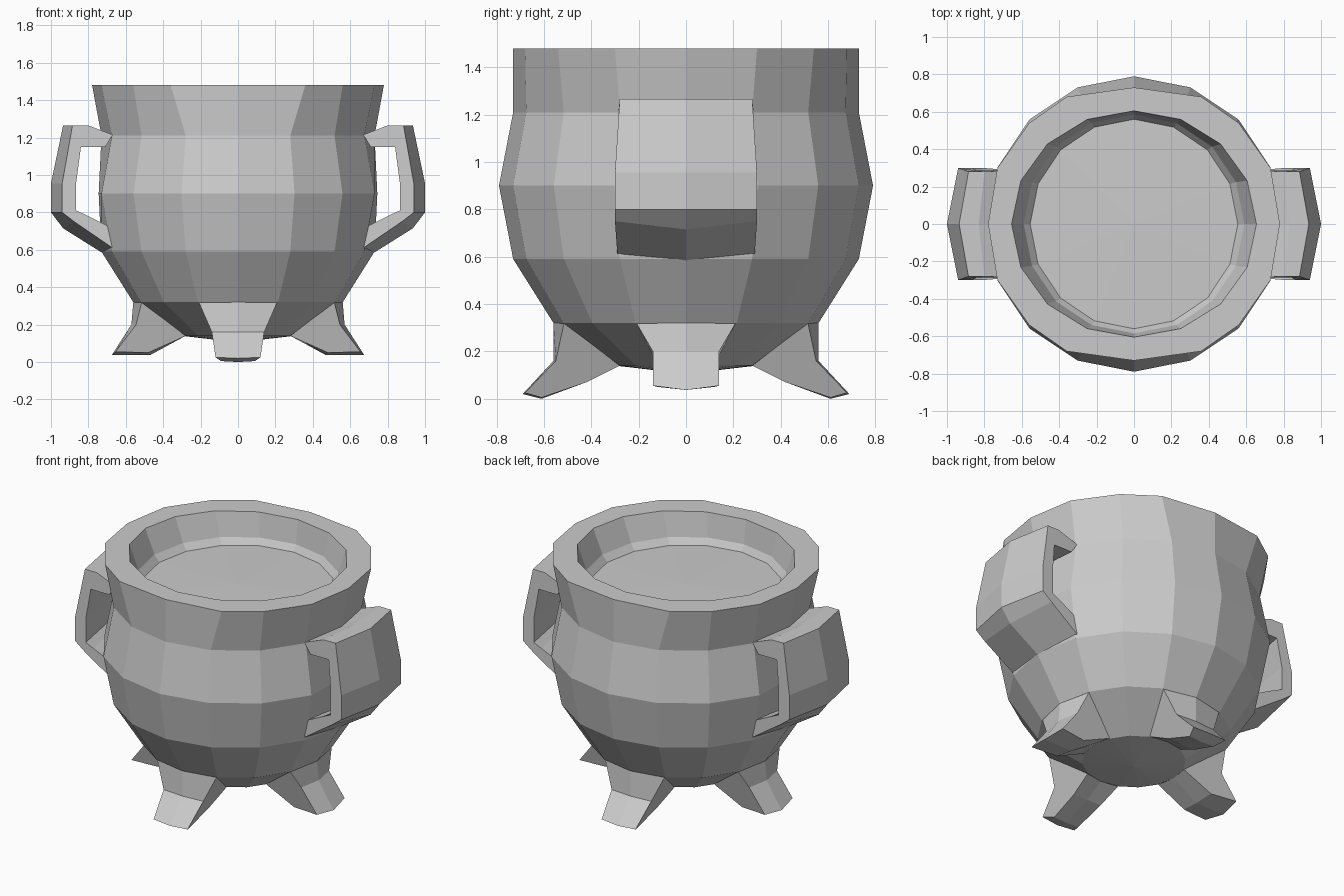
import bpy, bmesh, math

if "Cube" in bpy.data.objects:
    bpy.data.objects.remove(bpy.data.objects["Cube"])

N = 16


def make_object(name, verts, faces):
    mesh = bpy.data.meshes.new(name)
    mesh.from_pydata(verts, [], faces)
    bm = bmesh.new()
    bm.from_mesh(mesh)
    bmesh.ops.recalc_face_normals(bm, faces=bm.faces)
    bm.to_mesh(mesh)
    bm.free()
    obj = bpy.data.objects.new(name, mesh)
    bpy.context.collection.objects.link(obj)
    return obj


def ring(rx, ry, z):
    return [(rx * math.cos(2 * math.pi * k / N), ry * math.sin(2 * math.pi * k / N), z)
            for k in range(N)]


def mirrored_ring(quarter, z):
    # quarter holds five points from +x to +y
    half = quarter + [(-x, y) for x, y in quarter[-2::-1]]
    full = half + [(x, -y) for x, y in half[-2:0:-1]]
    return [(x, y, z) for x, y in full]


def banded(name, profile, angle):
    # closed loop of (mid radius, mid z, edge radius, edge z, half width), swept over 3 slices
    n = len(profile)
    verts = []
    for side in (-1, 0, 1):
        for mr, mz, er, ez, w in profile:
            r, z = (mr, mz) if side == 0 else (er, ez)
            y = side * w
            verts.append((r * math.cos(angle) - y * math.sin(angle),
                          r * math.sin(angle) + y * math.cos(angle), z))
    faces = [(s * n + i, s * n + (i + 1) % n, (s + 1) * n + (i + 1) % n, (s + 1) * n + i)
             for s in (0, 1) for i in range(n)]
    faces += [tuple(range(n)), tuple(range(2 * n, 3 * n))]
    return make_object(name, verts, faces)


# pot: stacked 16-sided rings from the underside, over the rim, down to the contents
belly = ring(0.79, 0.79, 0.90)
for k, x in ((0, 0.745), (8, -0.745)):   # flatter wall behind the handles
    belly[k] = (x, 0, 0.90)
rings = [
    ring(0.30, 0.30, 0.14),
    ring(0.56, 0.56, 0.32),
    ring(0.73, 0.73, 0.59),
    belly,
    ring(0.73, 0.73, 1.21),
    mirrored_ring([(0.78, 0), (0.73, 0.30), (0.56, 0.54), (0.36, 0.68), (0, 0.73)], 1.48),
    ring(0.655, 0.605, 1.48),
    ring(0.59, 0.585, 1.33),
    ring(0.555, 0.56, 1.29),
]
verts = [v for r in rings for v in r]
faces = [(r * N + k, r * N + (k + 1) % N, (r + 1) * N + (k + 1) % N, (r + 1) * N + k)
         for r in range(len(rings) - 1) for k in range(N)]
bottom, top = len(verts), len(verts) + 1
verts += [(0, 0, 0.105), (0, 0, 1.30)]
last = (len(rings) - 1) * N
for k in range(N):
    faces.append((bottom, (k + 1) % N, k))
    faces.append((top, last + k, last + (k + 1) % N))
make_object("pot_body", verts, faces)

# handles: wide straps that bulge outward along the middle
handle = [
    (0.72, 1.22, 0.67, 1.215, 0.285),
    (0.83, 1.265, 0.80, 1.265, 0.28),
    (0.935, 1.265, 0.885, 1.265, 0.28),
    (1.00, 0.955, 0.94, 0.955, 0.30),
    (1.00, 0.80, 0.94, 0.80, 0.30),
    (0.935, 0.715, 0.875, 0.75, 0.30),
    (0.72, 0.58, 0.67, 0.61, 0.29),
    (0.69, 0.70, 0.69, 0.725, 0.29),
    (0.87, 0.78, 0.81, 0.785, 0.30),
    (0.91, 0.82, 0.865, 0.81, 0.30),
    (0.91, 0.96, 0.865, 0.96, 0.30),
    (0.89, 1.15, 0.84, 1.15, 0.285),
    (0.74, 1.15, 0.71, 1.15, 0.285),
]
banded("right_handle", handle, 0)
banded("left_handle", handle, math.pi)

# feet: flared wedges, the front and back pair reaching lower
long_foot = [
    (0.56, 0.32, 0.515, 0.32, 0.21),
    (0.56, 0.16, 0.55, 0.16, 0.14),
    (0.69, 0.02, 0.68, 0.025, 0.12),
    (0.61, 0.00, 0.61, 0.005, 0.09),
    (0.42, 0.07, 0.42, 0.07, 0.10),
    (0.30, 0.14, 0.28, 0.14, 0.115),
]
side_foot = [
    (0.56, 0.32, 0.515, 0.32, 0.21),
    (0.57, 0.20, 0.545, 0.20, 0.14),
    (0.675, 0.037, 0.655, 0.055, 0.14),
    (0.47, 0.037, 0.48, 0.05, 0.12),
    (0.30, 0.14, 0.28, 0.14, 0.115),
]
banded("front_foot", long_foot, -math.pi / 2)
banded("back_foot", long_foot, math.pi / 2)
banded("right_foot", side_foot, 0)
banded("left_foot", side_foot, math.pi)
